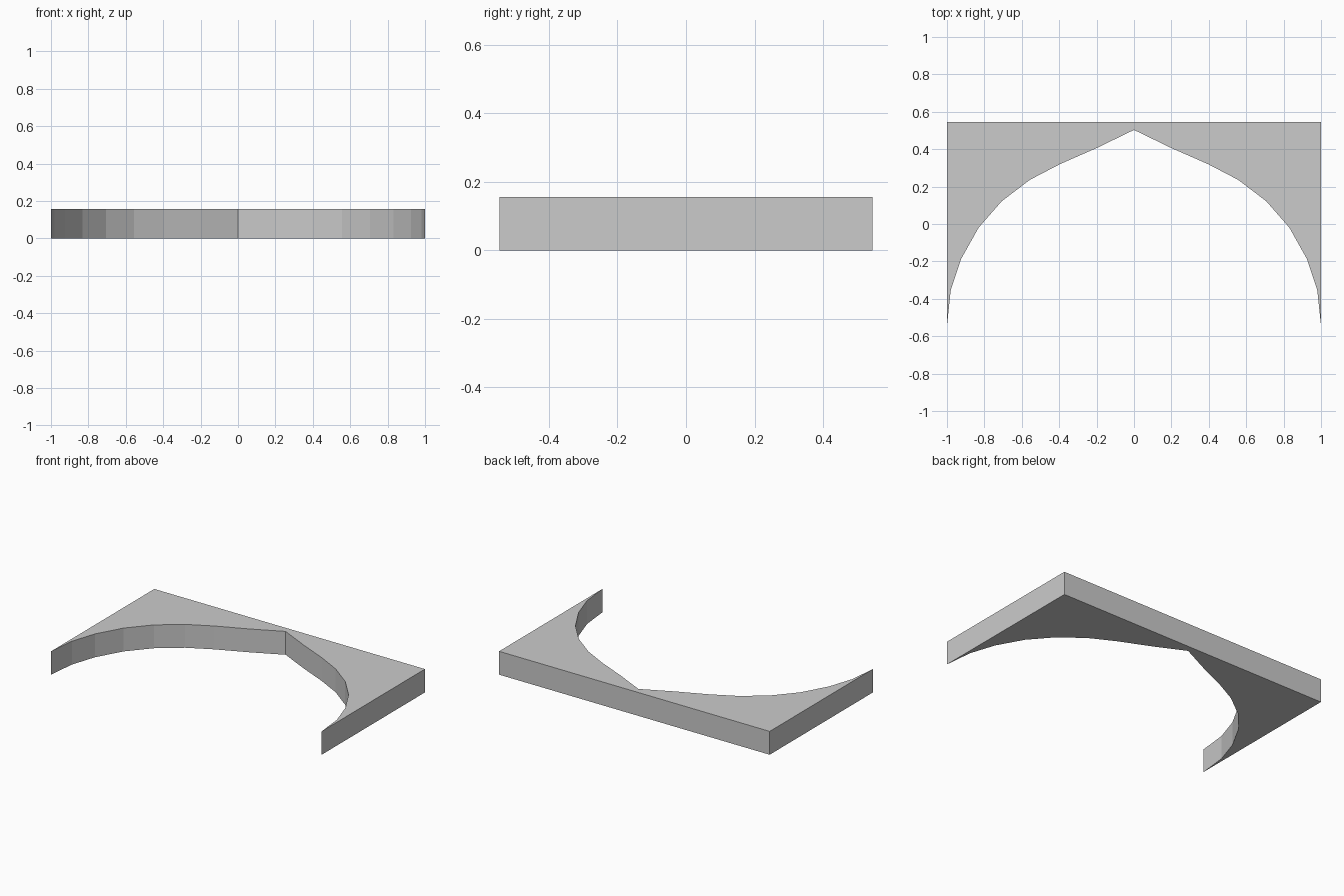
import bpy, bmesh

if "Cube" in bpy.data.objects:
    bpy.data.objects.remove(bpy.data.objects["Cube"])

HEIGHT = 0.156
BACK = 0.545

# Right half of the arch underside, from the apex to the pointed foot
curve = [(0, 0.503), (0.2, 0.406), (0.396, 0.32), (0.557, 0.236), (0.707, 0.122),
         (0.831, -0.02), (0.925, -0.188), (0.98, -0.355), (1.0, -BACK)]

# Half spandrel: one quad strip per curve segment, fanned to the outer corner
bm = bmesh.new()
arch = [bm.verts.new((x, y, 0)) for x, y in curve]
corner = bm.verts.new((1, BACK, 0))
middle = bm.verts.new((0, BACK, 0))
bm.faces.new([middle] + arch + [corner])

# Extrude the outline to the panel thickness
top = bmesh.ops.extrude_face_region(bm, geom=bm.faces[:])["geom"]
bmesh.ops.translate(bm, vec=(0, 0, HEIGHT),
                    verts=[g for g in top if isinstance(g, bmesh.types.BMVert)])

# Open the centre seam so the mirrored halves join cleanly
seam = [f for f in bm.faces if all(abs(v.co.x) < 1e-5 for v in f.verts)]
bmesh.ops.delete(bm, geom=seam, context='FACES_ONLY')
bmesh.ops.recalc_face_normals(bm, faces=bm.faces[:])

mesh = bpy.data.meshes.new("arch_panel")
bm.to_mesh(mesh)
bm.free()
panel = bpy.data.objects.new("arch_panel", mesh)
bpy.context.collection.objects.link(panel)

# Mirror to the left half
mirror = panel.modifiers.new("mirror", 'MIRROR')
mirror.use_axis[0] = True
mirror.use_clip = True
